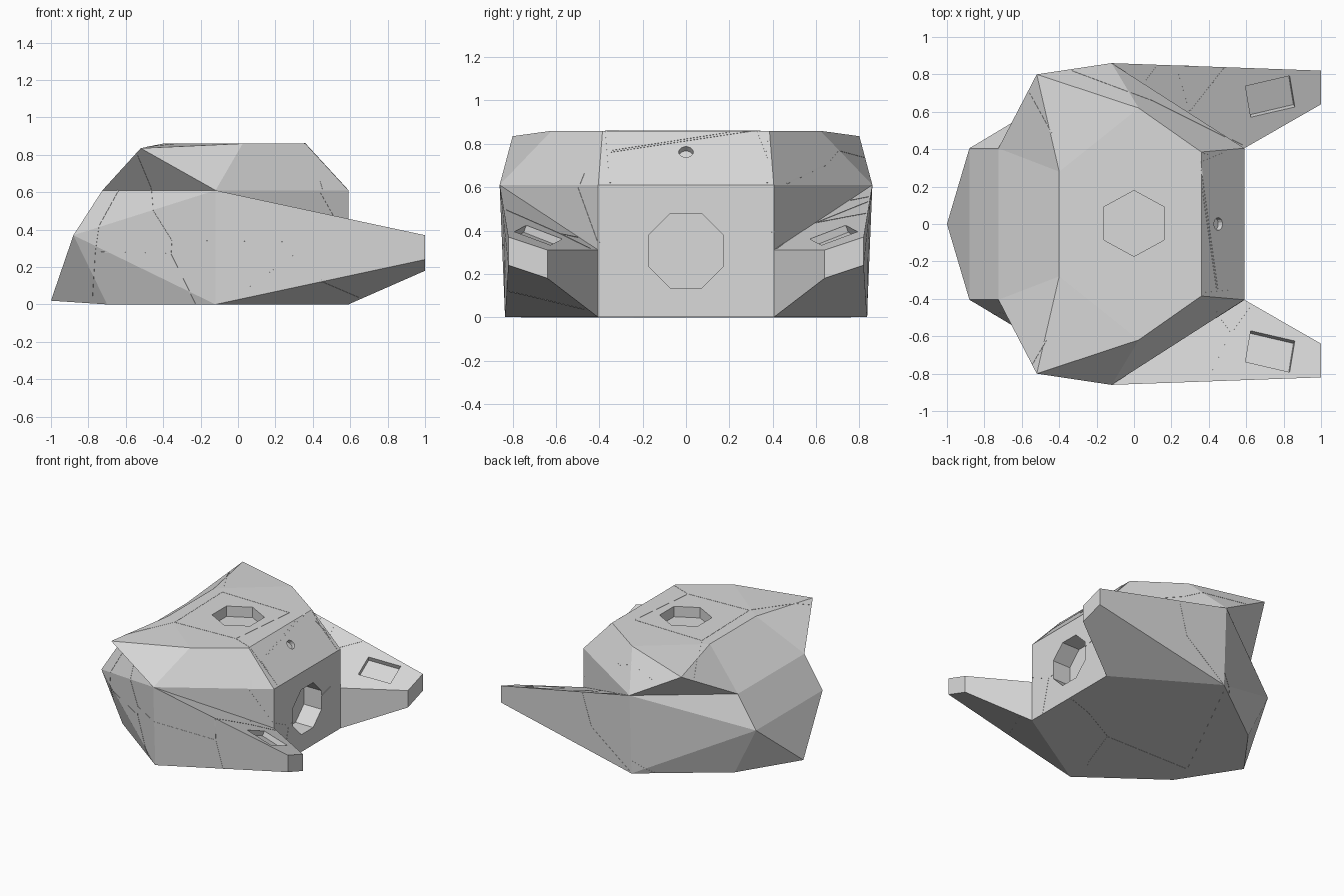
import bpy, bmesh, math
from mathutils import Vector, Matrix
from mathutils.bvhtree import BVHTree

if "Cube" in bpy.data.objects:
    bpy.data.objects.remove(bpy.data.objects["Cube"])

HULL = bpy.data.materials.new("hull grey")
HULL.diffuse_color = (0.7, 0.7, 0.7, 1)
HULL.use_nodes = True
HULL.node_tree.nodes["Principled BSDF"].inputs["Base Color"].default_value = HULL.diffuse_color


def make_object(name, bm):
    me = bpy.data.meshes.new(name)
    bmesh.ops.recalc_face_normals(bm, faces=bm.faces)
    bm.to_mesh(me)
    bm.free()
    ob = bpy.data.objects.new(name, me)
    bpy.context.collection.objects.link(ob)
    me.materials.append(HULL)
    return ob


# Faceted hull: upper case = back half (+y), lower case = mirrored front half
corners = {
    "A": (-0.12, 0.86, 0.61), "B": (0.59, 0.405, 0.61), "C": (0.59, 0.405, 0.31),
    "D": (-0.88, 0.405, 0.37), "E": (-0.725, 0.405, 0.61), "F": (-0.52, 0.80, 0.835),
    "G": (-0.70, 0.405, 0.0), "I": (0.36, 0.385, 0.86), "J": (0.025, 0.62, 0.86),
    "K": (-0.40, 0.28, 0.86), "P": (-0.12, 0.835, 0.0), "Q": (0.59, 0.405, 0.0),
    "T": (1.0, 0.64, 0.31), "U": (1.0, 0.82, 0.37),
    "V": (1.0, 0.82, 0.24), "W": (1.0, 0.64, 0.18),
}
half_faces = "DHG DGP DPA DAE EAF FAJ JABI ABC ACTU AUVP PVWQ TWVU CQWT KFJ KEF".split()
centre_faces = "EedD DdH GHg QPGgpq BCQqcb IBbi KJIijk EKke".split()

bm = bmesh.new()
verts = {"H": bm.verts.new((-1.0, 0, 0.02))}
verts["h"] = verts["H"]
for k, (x, y, z) in corners.items():
    verts[k] = bm.verts.new((x, y, z))
    verts[k.lower()] = bm.verts.new((x, -y, z))
for f in half_faces + [f.lower() for f in half_faces] + centre_faces:
    bm.faces.new([verts[c] for c in f])
hull = make_object("hull", bm)


def recess(name, ring, normal, depth):
    """Sink a polygon pocket into the hull along -normal."""
    n = Vector(normal).normalized()
    b = bmesh.new()
    top = [b.verts.new(Vector(p) + n * 0.05) for p in ring]
    low = [b.verts.new(Vector(p) - n * depth) for p in ring]
    b.faces.new(top)
    b.faces.new(low[::-1])
    for i in range(len(ring)):
        j = (i + 1) % len(ring)
        b.faces.new((top[i], low[i], low[j], top[j]))
    cutter = make_object(name, b)
    cutter.hide_render = True
    mod = hull.modifiers.new(name, 'BOOLEAN')
    mod.operation = 'DIFFERENCE'
    mod.solver = 'EXACT'
    mod.object = cutter
    bpy.context.view_layer.objects.active = hull
    bpy.ops.object.modifier_apply(modifier=name)
    bpy.data.objects.remove(cutter)


def ring(centre, u, v, r, n, phase):
    c, u, v = Vector(centre), Vector(u), Vector(v)
    out = []
    for i in range(n):
        a = phase + math.tau * i / n
        out.append(c + u * (r * math.cos(a)) + v * (r * math.sin(a)))
    return out


# Top hatch, rear port and small rear sensor
recess("top_hatch", ring((0, 0.003, 0.86), (1.06, 0, 0), (0, 1, 0), 0.176, 6, math.pi / 6),
       (0, 0, 1), 0.08)
recess("rear_port", ring((0.59, 0, 0.306), (0, 1, 0), (0, 0, 1), 0.187, 8, math.pi / 8),
       (1, 0, 0), 0.15)
slope = Vector((-0.23, 0, 0.25)).normalized()
recess("rear_sensor", ring((0.45, 0, 0.762), (0, 1, 0), slope, 0.034, 14, 0),
       (0.25, 0, 0.23), 0.03)

# Slots on the top of the two prongs
slot = [(0.597, 0.735), (0.833, 0.79), (0.86, 0.625), (0.625, 0.57)]
for s, name in ((1, "back_prong_slot"), (-1, "front_prong_slot")):
    pts = [(x, s * y, 0.31 - 0.21 * (x - 1) + 0.36 * (y - 0.64)) for x, y in slot]
    recess(name, pts, (0.21, -0.37 * s, 1), 0.04)

# Panel seams: thin strips laid on the hull along lines seen from each side
top_lines = [
    [(-0.56, 0.70), (-0.32, 0.265), (0.26, 0.255), (0.36, 0.33), (0.48, 0.38), (0.58, 0.375)],
    [(-0.32, 0.265), (-0.305, -0.335), (-0.545, -0.75)],
    [(-0.305, -0.335), (0.2, -0.31), (0.26, 0.255)],
    [(0.2, -0.31), (0.36, -0.37), (0.58, -0.35)],
    [(0.36, 0.3), (0.45, -0.35)],
    [(-0.33, 0.82), (0.1, 0.66), (0.58, 0.42)],
    [(0.23, 0.84), (0.30, 0.60), (0.48, 0.83)],
    [(0.06, 0.76), (0.12, 0.84)],
    [(0.40, -0.83), (0.52, -0.58), (0.62, -0.44)],
    [(0.52, -0.58), (0.44, -0.47)],
]
front_lines = [
    [(-0.64, 0.61), (-0.745, 0.42), (-0.765, 0.28), (-0.78, 0.02)],
    [(-0.765, 0.28), (-0.36, 0.27), (-0.23, 0.005)],
    [(-0.36, 0.27), (-0.355, 0.34), (0.395, 0.33), (0.45, 0.12), (0.66, 0.03)],
    [(0.395, 0.33), (-0.03, 0.025)],
    [(0.395, 0.33), (0.395, 0.49)],
    [(-0.355, 0.34), (-0.455, 0.5), (-0.465, 0.62), (-0.54, 0.80)],
]
back_lines = [
    [(0.29, 0.51), (0.22, 0.27), (-0.11, 0.01)],
    [(-0.12, 0.1), (-0.25, 0.005)],
]
rear_lines = [
    [(-0.5, 0.6), (-0.41, 0.35), (-0.225, 0.26), (-0.29, 0.005)],
    [(-0.225, 0.26), (-0.175, 0.27)],
    [(-0.10, 0.18), (-0.04, 0.25), (0.11, 0.43)],
    [(-0.17, 0.25), (-0.04, 0.25)],
    [(0.175, 0.34), (0.41, 0.395)],
    [(-0.35, 0.62), (-0.35, 0.77), (0.2, 0.855)],
    [(0.375, 0.62), (0.365, 0.75), (0.38, 0.85)],
]
bottom_lines = [
    [(0.57, 0.0), (0.36, -0.07), (0.04, -0.24), (-0.09, -0.6), (-0.2, -0.76)],
    [(0.04, -0.24), (-0.68, -0.23), (-0.18, 0.76)],
]
views = [
    (top_lines, lambda a, b: Vector((a, b, 2)), Vector((0, 0, -1))),
    (front_lines, lambda a, b: Vector((a, -2, b)), Vector((0, 1, 0))),
    (back_lines, lambda a, b: Vector((a, 2, b)), Vector((0, -1, 0))),
    (rear_lines, lambda a, b: Vector((2, a, b)), Vector((-1, 0, 0))),
    (bottom_lines, lambda a, b: Vector((a, b, -2)), Vector((0, 0, 1))),
]
src = bmesh.new()
src.from_mesh(hull.data)
tree = BVHTree.FromBMesh(src)
seams = bmesh.new()
STEPS = 16
for lines, start, ray in views:
    for line in lines:
        for p, q in zip(line, line[1:]):
            hits = []
            for i in range(STEPS + 1):
                t = i / STEPS
                o = start(p[0] + (q[0] - p[0]) * t, p[1] + (q[1] - p[1]) * t)
                hits.append(tree.ray_cast(o, ray)[:2])
            gap = math.dist(p, q) / STEPS * 3
            for (a, n), (b, m) in zip(hits, hits[1:]):
                if a is None or b is None or (b - a).length > gap:
                    continue
                d = (b - a).normalized()
                side = d.cross((n + m).normalized()).normalized()
                rot = Matrix((d, side, side.cross(d))).transposed().to_4x4()
                size = Matrix.Diagonal(((b - a).length, 0.006, 0.003, 1))
                bmesh.ops.create_cube(seams, size=1,
                                      matrix=Matrix.Translation((a + b) / 2) @ rot @ size)
src.free()
make_object("panel_seams", seams)
